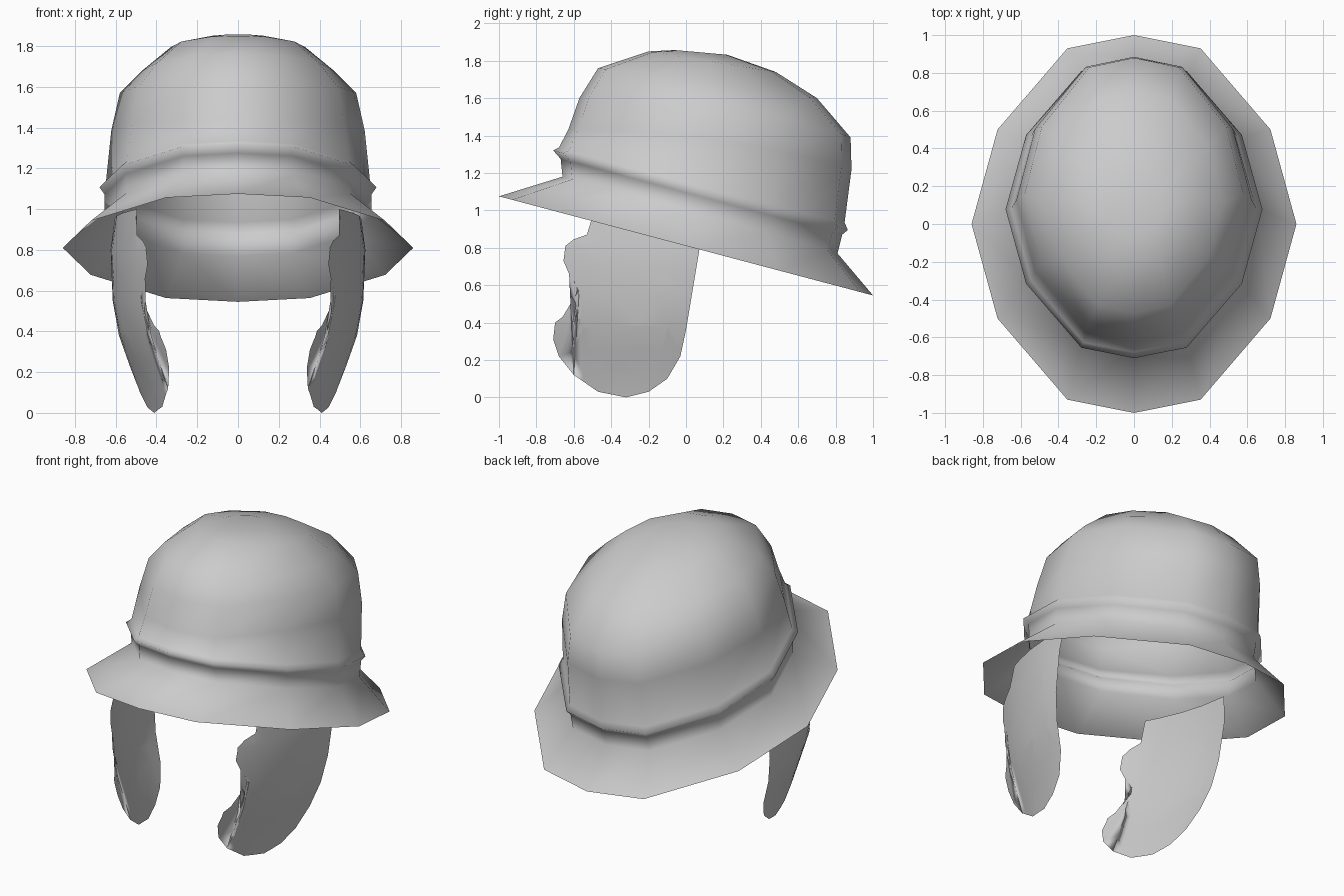
import bpy, bmesh

if "Cube" in bpy.data.objects:
    bpy.data.objects.remove(bpy.data.objects["Cube"])

def finish(name, bm):
    me = bpy.data.meshes.new(name)
    bm.to_mesh(me)
    bm.free()
    for p in me.polygons:
        p.use_smooth = True
    ob = bpy.data.objects.new(name, me)
    bpy.context.collection.objects.link(ob)
    return ob

# Helmet shell: tilted twelve-sided rings, rim to crown
# (front y, front z, back y, back z, half width, side lift)
RINGS = [
    (-1.00, 1.075, 1.00, 0.545, 0.86, 0),      # brim edge
    (-0.66, 1.18, 0.81, 0.77, 0.655, 0),       # brim root
    (-0.67, 1.275, 0.835, 0.87, 0.655, 0),     # below ridge
    (-0.71, 1.32, 0.865, 0.895, 0.68, 0),      # ridge
    (-0.68, 1.335, 0.848, 0.935, 0.648, 0),    # above ridge
    (-0.63, 1.43, 0.885, 1.22, 0.622, 0.06),
    (-0.57, 1.60, 0.88, 1.39, 0.58, 0.075),
    (-0.47, 1.76, 0.70, 1.60, 0.47, 0),
    (-0.20, 1.85, 0.48, 1.74, 0.33, 0),
    (-0.06, 1.857, 0.22, 1.832, 0.15, 0),
]
HALF = [(0, -1), (0.41, -0.93), (0.84, -0.5), (1, 0), (0.84, 0.5), (0.41, 0.93), (0, 1)]
OUTLINE = HALF + [(-x, y) for x, y in HALF[-2:0:-1]]

bm = bmesh.new()
loops = []
for fy, fz, by, bz, w, lift in RINGS:
    loops.append([bm.verts.new((w * x, (fy + by) / 2 + y * (by - fy) / 2,
                                (fz + bz) / 2 + y * (bz - fz) / 2 + lift * (1 - y * y)))
                  for x, y in OUTLINE])
n = len(OUTLINE)
for a, b in zip(loops, loops[1:]):
    for i in range(n):
        j = (i + 1) % n
        bm.faces.new((a[i], a[j], b[j], b[i]))
bm.faces.new(loops[-1])
finish("helmet_shell", bm)

# Cheek guard: flat side outline, sliced, then bent around the head
GUARD = [(-0.49, 1.0), (-0.49, 0.93), (-0.53, 0.87), (-0.60, 0.845), (-0.645, 0.81),
         (-0.655, 0.73), (-0.625, 0.66), (-0.57, 0.58), (-0.555, 0.50), (-0.555, 0.43),
         (-0.60, 0.405), (-0.66, 0.43), (-0.70, 0.40), (-0.71, 0.31), (-0.68, 0.22),
         (-0.60, 0.12), (-0.47, 0.03), (-0.32, 0.0), (-0.20, 0.03), (-0.10, 0.10),
         (-0.03, 0.22), (0.0, 0.36), (0.07, 0.78), (0.09, 0.95)]
BEND = [(0, 0.46), (0.04, 0.472), (0.12, 0.495), (0.38, 0.585), (0.55, 0.615),
        (0.80, 0.625), (1.0, 0.60)]

def bend_x(y, z):
    for (z0, x0), (z1, x1) in zip(BEND, BEND[1:]):
        if z <= z1:
            break
    return x0 + (x1 - x0) * (z - z0) / (z1 - z0) - 0.36 * (y - 0.05) ** 2

bm = bmesh.new()
bm.faces.new([bm.verts.new((0, y, z)) for y, z in GUARD])
bmesh.ops.triangulate(bm, faces=bm.faces[:])
cuts = [((0, 0, z), (0, 0, 1)) for z in (0.12, 0.25, 0.38, 0.55, 0.68, 0.8)]
cuts += [((0, y, 0), (0, 1, 0)) for y in (-0.55, -0.4, -0.25, -0.1)]
for co, no in cuts:
    bmesh.ops.bisect_plane(bm, geom=bm.verts[:] + bm.edges[:] + bm.faces[:],
                           plane_co=co, plane_no=no)
for v in bm.verts:
    v.co.x = bend_x(v.co.y, v.co.z)
bm.normal_update()
if sum(f.normal.x for f in bm.faces) < 0:
    bmesh.ops.reverse_faces(bm, faces=bm.faces[:])
guard = finish("cheek_guards", bm)
guard.modifiers.new("mirror", 'MIRROR').use_mirror_merge = False
